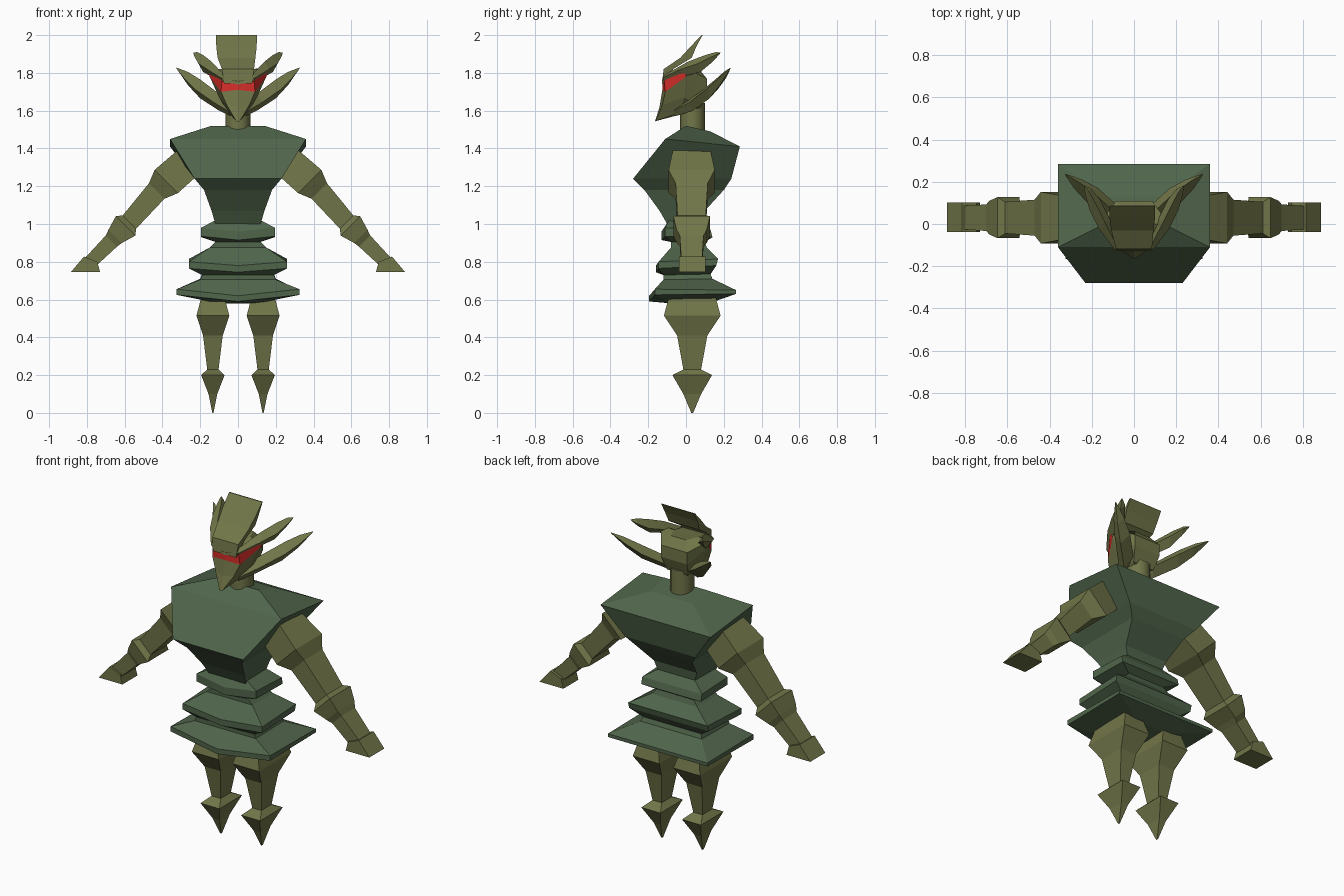
import bpy, bmesh
from mathutils import Vector as V

cube = bpy.data.objects.get("Cube")
if cube:
    bpy.data.objects.remove(cube)


def material(name, rgb):
    m = bpy.data.materials.new(name)
    m.use_nodes = True
    m.diffuse_color = (*rgb, 1)
    m.node_tree.nodes["Principled BSDF"].inputs["Base Color"].default_value = (*rgb, 1)
    return m


GREEN = material("dull_green", (.08, .13, .07))
OLIVE = material("olive", (.165, .18, .065))
RED = material("visor_red", (.72, .03, .025))


def loft(name, rings, mats, paint=None):
    """Skin a list of equal-length point rings and cap both ends."""
    bm = bmesh.new()
    loops = [[bm.verts.new(p) for p in r] for r in rings]
    n = len(loops[0])
    for i in range(len(loops) - 1):
        a, b = loops[i], loops[i + 1]
        for j in range(n):
            k = (j + 1) % n
            f = bm.faces.new((a[j], a[k], b[k], b[j]))
            if paint and paint(i, j):
                f.material_index = 1
    bm.faces.new(loops[0])
    bm.faces.new(loops[-1])
    bmesh.ops.recalc_face_normals(bm, faces=bm.faces)
    me = bpy.data.meshes.new(name)
    bm.to_mesh(me)
    bm.free()
    for m in mats:
        me.materials.append(m)
    ob = bpy.data.objects.new(name, me)
    bpy.context.collection.objects.link(ob)
    return ob


def box_ring(c, n, hn, hy):
    """Rectangle around c, spanned by direction n and the y axis."""
    n, y = V(n).normalized() * hn, V((0, hy, 0))
    c = V(c)
    return [c + n - y, c + n + y, c - n + y, c - n - y]


def body_ring(hx, yf, yb, zf, zb, bulge=0, dip=0):
    """Box section with a ridge point at the middle of front and back."""
    return [(-hx, yf, zf), (0, yf - bulge, zf - dip), (hx, yf, zf),
            (hx, yb, zb), (0, yb, zb), (-hx, yb, zb)]


# Chest, waist and tiered skirt
chest = [
    (.14, .0, .13, 1.52, 1.49), (.36, -.11, .285, 1.45, 1.41),
    (.23, -.28, .24, 1.24, 1.24), (.18, -.22, .2, 1.18, 1.18),
    (.14, -.14, .1, 1.07, 1.07), (.12, -.1, .09, 1.0, 1.01)]
loft("chest", [body_ring(*r) for r in chest], [GREEN])
skirt = [
    (.12, -.09, .09, 1.02, 1.02), (.195, -.11, .13, .98, .97, .02, .02),
    (.195, -.11, .14, .935, .93, .02, .02), (.12, -.08, .1, .905, .905),
    (.15, -.08, .11, .875, .875), (.26, -.145, .17, .8, .815, .015, .02),
    (.26, -.145, .16, .765, .78, .015, .02), (.19, -.12, .13, .73, .735),
    (.2, -.12, .14, .705, .71), (.325, -.165, .265, .655, .65, .03, .035),
    (.325, -.165, .265, .625, .63, .03, .035), (.1, -.08, .15, .58, .59)]
loft("waist_and_skirt", [body_ring(*r) for r in skirt], [GREEN])

# Neck
bpy.ops.mesh.primitive_cylinder_add(vertices=12, radius=.066, depth=.16,
                                    location=(0, .035, 1.56))
neck = bpy.context.object
neck.name = "neck"
neck.data.materials.append(OLIVE)
bpy.ops.object.shade_smooth_by_angle()


# Head: pointed mask with a wraparound red visor
def head_ring(mid, front, side, back):
    flip = [(-p[0], p[1], p[2]) for p in (back, side, front)]
    return [mid, front, side, back] + flip


head = [
    head_ring((0, -.165, 1.54), (.01, -.16, 1.545), (.05, -.03, 1.59), (.03, .05, 1.6)),
    head_ring((0, -.14, 1.62), (.06, -.125, 1.63), (.1, -.01, 1.67), (.07, .08, 1.62)),
    head_ring((0, -.125, 1.71), (.09, -.11, 1.7), (.15, 0, 1.78), (.085, .11, 1.7)),
    head_ring((0, -.125, 1.738), (.085, -.115, 1.76), (.165, 0, 1.825), (.085, .11, 1.77)),
    head_ring((0, -.12, 1.8), (.07, -.1, 1.805), (.08, 0, 1.82), (.05, .07, 1.82))]
loft("head", head, [OLIVE, RED], lambda i, j: i == 2 and j in (0, 1, 5, 6))

# Swept-back crest plate
crest = [(-.128, 1.745, .075, .012), (-.118, 1.82, .085, .025), (-.03, 1.88, .1, .03),
         (.025, 1.94, .107, .015), (.082, 2.0, .108, .003)]
loft("crest", [box_ring((-.008 if z > 1.85 else 0, y + t, z), (1, 0, 0), w, t)
               for y, z, w, t in crest], [OLIVE])


# Horn blades: diamond sections along a path (x, y, z, half width, half height)
def horn(name, s, path):
    rings = []
    for x, y, z, w, h in path:
        c, side, up = V((s * x, y, z)), V((s * w, -w, 0)), V((0, h * .3, h))
        rings.append([c + up, c + side, c - up, c - side])
    loft(name, rings, [OLIVE])


brow = [(.0, -.12, 1.757, .008, .012), (.08, -.11, 1.775, .012, .02), (.14, .0, 1.82, .025, .04),
        (.185, .09, 1.85, .025, .045), (.215, .15, 1.885, .015, .025), (.235, .18, 1.905, .002, .003)]
cheek = [(.04, -.05, 1.6, .015, .03), (.1, .05, 1.645, .03, .045), (.2, .14, 1.715, .03, .05),
         (.265, .19, 1.77, .02, .035), (.325, .235, 1.825, .002, .003)]

# Limbs: square sections (position, half widths)
arm = [(.26, 1.33, .085, .1), (.38, 1.225, .087, .122), (.43, 1.175, .058, .085),
       (.575, 1.01, .05, .075), (.595, .99, .073, .097), (.65, .935, .05, .08),
       (.67, .91, .042, .063), (.79, .79, .035, .055)]
leg = [(.64, .065, .12), (.59, .067, .13), (.515, .087, .15), (.41, .052, .08),
       (.23, .03, .047), (.2, .062, .105), (.1, .023, .047), (0, .003, .005)]
hand = [(.815, .828), (.745, .8), (.73, .745), (.885, .745)]

for s, tag in ((1, "left"), (-1, "right")):
    horn(tag + "_brow_horn", s, brow)
    horn(tag + "_cheek_horn", s, cheek)
    loft(tag + "_arm", [box_ring((s * x, .03, z), (s, 0, 1), a, b)
                        for x, z, a, b in arm], [OLIVE])
    loft(tag + "_hand", [[(s * x, .033 + t, z) for x, z in hand]
                         for t in (-.07, .07)], [OLIVE])
    loft(tag + "_leg", [box_ring((s * .133, .033, z), (1, 0, 0), a, b)
                        for z, a, b in leg], [OLIVE])
